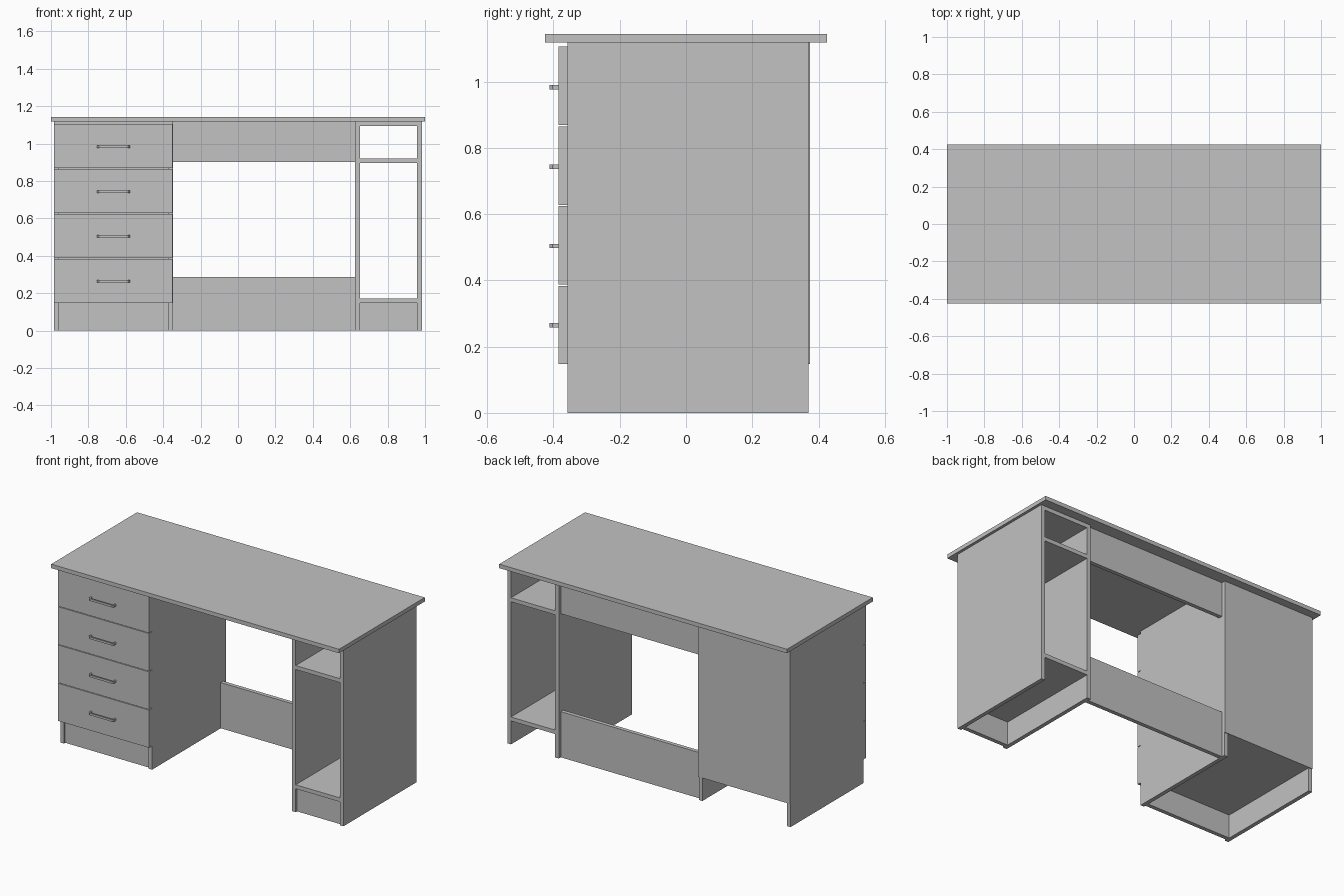
import bpy
import bmesh

if "Cube" in bpy.data.objects:
    bpy.data.objects.remove(bpy.data.objects["Cube"], do_unlink=True)

# One plain grey for the whole desk
grey = bpy.data.materials.new("light_grey")
grey.use_nodes = True
COLOUR = (0.54, 0.54, 0.54, 1)
grey.diffuse_color = COLOUR
grey.node_tree.nodes["Principled BSDF"].inputs["Base Color"].default_value = COLOUR


def add_object(name, bm):
    bmesh.ops.recalc_face_normals(bm, faces=bm.faces)
    mesh = bpy.data.meshes.new(name)
    bm.to_mesh(mesh)
    bm.free()
    mesh.materials.append(grey)
    obj = bpy.data.objects.new(name, mesh)
    bpy.context.collection.objects.link(obj)
    return obj


def board(name, xs, ys, zs):
    """Box spanning the given x, y and z ranges."""
    bm = bmesh.new()
    bmesh.ops.create_cube(bm, size=1)
    for v in bm.verts:
        v.co = [r[0] if c < 0 else r[1] for c, r in zip(v.co, (xs, ys, zs))]
    return add_object(name, bm)


def handle(name, x, y, z):
    """Staple-shaped pull: plan outline extruded upwards."""
    half, depth, t, tall = 0.0875, 0.028, 0.009, 0.013
    right = [(half, 0), (half, -depth + t), (half - t, -depth)]
    inner = [(half - t, 0), (half - t, -depth + t)]
    outline = (right + [(-a, b) for a, b in reversed(right)]
               + [(-a, b) for a, b in inner] + inner[::-1])
    bm = bmesh.new()
    face = bm.faces.new([bm.verts.new((x + a, y + b, z - tall / 2)) for a, b in outline])
    up = bmesh.ops.extrude_face_region(bm, geom=[face])["geom"]
    bmesh.ops.translate(bm, vec=(0, 0, tall),
                        verts=[g for g in up if isinstance(g, bmesh.types.BMVert)])
    return add_object(name, bm)


T = 0.025                      # board thickness
FRONT, BACK = -0.357, 0.369    # cabinet depth
UNDER = 1.118                  # underside of the desk top
KICK = 0.147                   # plinth height
depth = (FRONT, BACK)

board("desk_top", (-1, 1), (-0.426, 0.426), (UNDER, UNDER + T))

# Both cabinets: sides, floor, ceiling and recessed plinth
cabinets = {"drawer_cabinet": (-0.985, -0.347), "shelf_cabinet": (0.626, 0.983)}
for name, (x0, x1) in cabinets.items():
    inside = (x0 + T, x1 - T)
    board(name + "_right_side", (x0, x0 + T), depth, (0, UNDER))
    board(name + "_left_side", (x1 - T, x1), depth, (0, UNDER))
    board(name + "_floor", inside, depth, (KICK, KICK + T))
    board(name + "_ceiling", inside, depth, (UNDER - T, UNDER))
    board(name + "_plinth", inside, (FRONT + 0.013, FRONT + 0.013 + T), (0, KICK))

# Open shelf and closed drawer cabinet back
x0, x1 = cabinets["shelf_cabinet"]
board("middle_shelf", (x0 + T, x1 - T), depth, (0.896, 0.921))
x0, x1 = cabinets["drawer_cabinet"]
board("drawer_cabinet_back", (x0, x1), (BACK, BACK + 0.005), (KICK, UNDER))

# Drawer fronts with handles
for i in range(4):
    z = KICK + i * 0.2405
    board(f"drawer_front_{i + 1}", (x0 + 0.002, x1 - 0.002), (FRONT - 0.027, FRONT), (z, z + 0.2365))
    handle(f"drawer_handle_{i + 1}", (x0 + x1) / 2, FRONT - 0.027, 0.264 + i * 0.2395)

# Rails joining the cabinets at the back
span = (x1, cabinets["shelf_cabinet"][0])
for name, zs in (("upper_rail", (0.902, UNDER)), ("lower_rail", (0, 0.287))):
    board(name, span, (0.324, 0.324 + T), zs)
